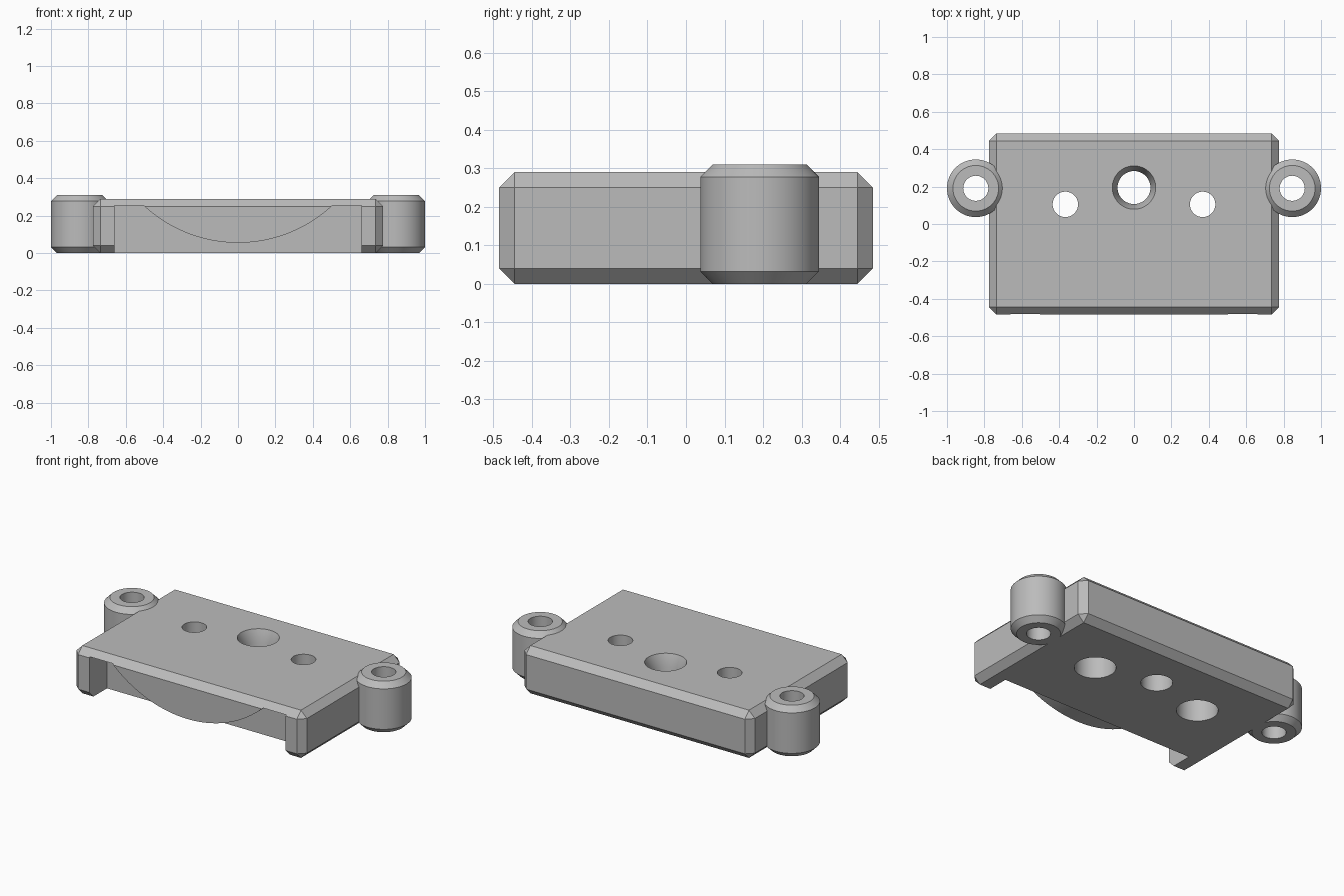
import bpy
import bmesh
import math
from mathutils import Vector

cube = bpy.data.objects.get("Cube")
if cube:
    bpy.data.objects.remove(cube, do_unlink=True)

grey = bpy.data.materials.new("plain grey")
grey.use_nodes = True
colour = (0.5, 0.5, 0.5, 1)
grey.diffuse_color = colour
grey.node_tree.nodes["Principled BSDF"].inputs["Base Color"].default_value = colour


def finish(name, bm):
    """Turn a bmesh into a named grey object."""
    bmesh.ops.remove_doubles(bm, verts=bm.verts, dist=1e-5)
    bmesh.ops.recalc_face_normals(bm, faces=bm.faces)
    mesh = bpy.data.meshes.new(name)
    bm.to_mesh(mesh)
    bm.free()
    mesh.materials.append(grey)
    obj = bpy.data.objects.new(name, mesh)
    bpy.context.collection.objects.link(obj)
    return obj


def activate(obj):
    bpy.ops.object.select_all(action="DESELECT")
    obj.select_set(True)
    bpy.context.view_layer.objects.active = obj


def lathe(name, profile, x, y):
    """Revolve a closed (radius, z) profile about a vertical axis at x, y."""
    bm = bmesh.new()
    verts = [bm.verts.new((x + r, y, z)) for r, z in profile]
    edges = [bm.edges.new((a, b)) for a, b in zip(verts, verts[1:] + verts[:1])
             if abs(a.co.x - x) + abs(b.co.x - x) > 1e-6]
    bmesh.ops.spin(bm, geom=verts + edges, cent=(x, y, 0), axis=(0, 0, 1),
                   angle=math.tau, steps=72, use_merge=False)
    return finish(name, bm)


def extrude_y(name, outline, y0, y1):
    """Extrude an (x, z) outline from y0 to y1."""
    bm = bmesh.new()
    face = bm.faces.new([bm.verts.new((x, y0, z)) for x, z in outline])
    geom = bmesh.ops.extrude_face_region(bm, geom=[face])["geom"]
    moved = [v for v in geom if isinstance(v, bmesh.types.BMVert)]
    bmesh.ops.translate(bm, verts=moved, vec=(0, y1 - y0, 0))
    return finish(name, bm)


def cut(target, cutter):
    """Subtract the cutter and discard it."""
    cutter.hide_render = True
    mod = target.modifiers.new("cut", "BOOLEAN")
    mod.operation = "DIFFERENCE"
    mod.solver = "EXACT"
    mod.object = cutter
    activate(target)
    bpy.ops.object.modifier_apply(modifier=mod.name)
    bpy.data.objects.remove(cutter, do_unlink=True)


# Main block with every edge chamfered
height = 0.29
bm = bmesh.new()
bmesh.ops.create_cube(bm, size=1)
bmesh.ops.scale(bm, vec=(1.55, 0.97, height), verts=bm.verts)
bmesh.ops.translate(bm, vec=Vector((0, 0, height / 2)), verts=bm.verts)
bmesh.ops.bevel(bm, geom=bm.edges[:], offset=0.04, segments=1, affect="EDGES")
block = finish("mounting_block", bm)

# Front notch, leaving two end teeth and a round-bottomed central tongue
ceiling, half_chord, tongue_low = 0.255, 0.505, 0.055
sagitta = ceiling - tongue_low
radius = (half_chord ** 2 + sagitta ** 2) / (2 * sagitta)
sweep = math.asin(half_chord / radius)
steps = 48
arc = []
for i in range(steps + 1):
    a = sweep * (1 - 2 * i / steps)
    arc.append((radius * math.sin(a), tongue_low + radius * (1 - math.cos(a))))
outline = [(-0.66, -0.1), (0.66, -0.1), (0.66, ceiling)] + arc + [(-0.66, ceiling)]
cut(block, extrude_y("notch_cutter", outline, -0.6, -0.315))

# Central hole, tapering from a wider mouth on top
cut(block, lathe("centre_hole_cutter",
                 [(0, -0.1), (0.088, -0.1), (0.088, 0.22), (0.116, height),
                  (0.116, 0.4), (0, 0.4)], 0, 0.195))

for side, label in ((1, "left"), (-1, "right")):
    # Screw hole with a wide pocket underneath
    cut(block, lathe("screw_hole_cutter",
                     [(0, -0.1), (0.115, -0.1), (0.115, 0.16), (0.068, 0.16),
                      (0.068, 0.4), (0, 0.4)], side * 0.367, 0.105))
    # Chamfered tubular ear
    hole, outer, top, c = 0.067, 0.154, 0.31, 0.032
    lathe(label + "_ear",
          [(hole, 0), (outer - c, 0), (outer, c), (outer, top - c),
           (outer - c, top), (hole, top)], side * 0.846, 0.191)

# Smooth round walls, crisp chamfers
for name in ("mounting_block", "left_ear", "right_ear"):
    activate(bpy.data.objects[name])
    bpy.ops.object.shade_smooth_by_angle(angle=math.radians(25))
